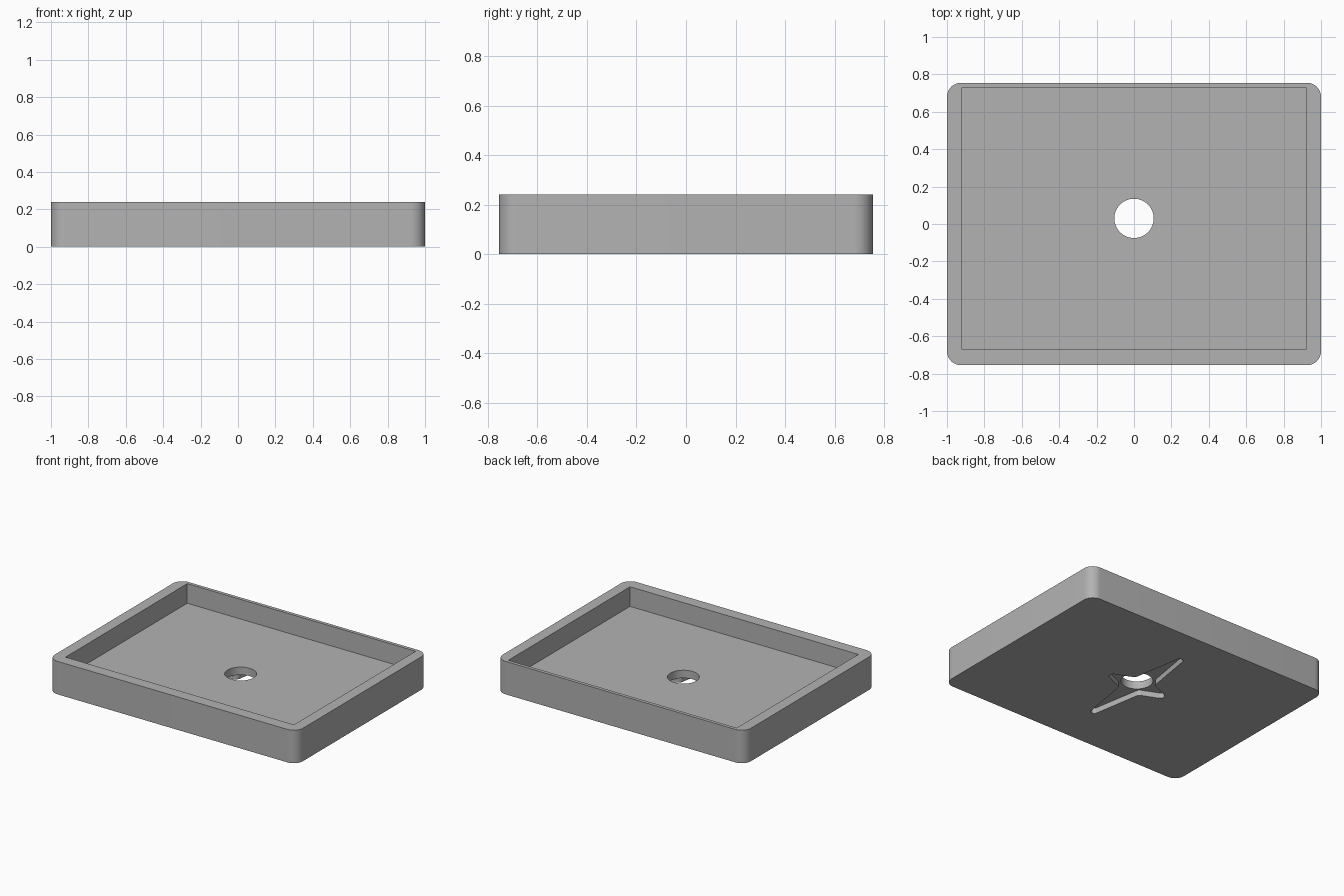
import bpy
import bmesh
import math

cube = bpy.data.objects.get("Cube")
if cube:
    bpy.data.objects.remove(cube, do_unlink=True)

HEIGHT = 0.24
FLOOR = 0.097
DRAIN_Y = 0.03

grey = bpy.data.materials.new("stone grey")
grey.use_nodes = True
colour = (0.45, 0.45, 0.45, 1)
grey.diffuse_color = colour
grey.node_tree.nodes["Principled BSDF"].inputs["Base Color"].default_value = colour


def prism(name, outline, z0, z1, radius=0, segments=8):
    """Extrude an outline upwards and round its upright edges."""
    bm = bmesh.new()
    base = bm.faces.new([bm.verts.new((x, y, z0)) for x, y in outline])
    top = bmesh.ops.extrude_face_region(bm, geom=[base])["geom"]
    for v in top:
        if isinstance(v, bmesh.types.BMVert):
            v.co.z = z1
    if radius:
        upright = [e for e in bm.edges if abs(e.verts[0].co.z - e.verts[1].co.z) > 1e-4]
        bmesh.ops.bevel(bm, geom=upright, offset=radius, segments=segments,
                        profile=0.5, affect='EDGES', clamp_overlap=True)
    bmesh.ops.recalc_face_normals(bm, faces=bm.faces)
    mesh = bpy.data.meshes.new(name)
    bm.to_mesh(mesh)
    bm.free()
    mesh.materials.append(grey)
    obj = bpy.data.objects.new(name, mesh)
    bpy.context.collection.objects.link(obj)
    return obj


def rectangle(x0, x1, y0, y1):
    return [(x0, y0), (x1, y0), (x1, y1), (x0, y1)]


def cut(target, cutter):
    """Subtract the cutter, then discard it."""
    cutter.hide_render = True
    mod = target.modifiers.new("cut", 'BOOLEAN')
    mod.operation = 'DIFFERENCE'
    mod.solver = 'EXACT'
    mod.object = cutter
    bpy.context.view_layer.objects.active = target
    bpy.ops.object.modifier_apply(modifier=mod.name)
    bpy.data.objects.remove(cutter, do_unlink=True)


# Solid block with rounded corners
basin = prism("basin", rectangle(-1, 1, -0.755, 0.755), 0, HEIGHT, 0.075, 12)

# Sharp-cornered bowl, set slightly towards the back
cut(basin, prism("bowl_cutter", rectangle(-0.92, 0.92, -0.67, 0.73), FLOOR, HEIGHT + 0.1))

# Four-armed recess under the drain, arms narrowing to rounded tips
star = []
for i in range(4):
    c, s = round(math.cos(i * math.pi / 2)), round(math.sin(i * math.pi / 2))
    reach = 0.23 if i % 2 == 0 else 0.46
    for u, v in ((reach, -0.02), (reach, 0.02), (0.083, 0.083)):
        star.append((u * c - v * s, u * s + v * c + DRAIN_Y))
cut(basin, prism("recess_cutter", star, -0.1, 0.04, 0.018, 5))

# Round drain hole
ring = [(0.105 * math.cos(a * math.pi / 32), DRAIN_Y + 0.105 * math.sin(a * math.pi / 32))
        for a in range(64)]
cut(basin, prism("drain_cutter", ring, -0.2, HEIGHT))

# Smooth curves, sharp edges
bpy.ops.object.select_all(action='DESELECT')
basin.select_set(True)
bpy.context.view_layer.objects.active = basin
bpy.ops.object.shade_smooth_by_angle(angle=math.radians(30))
